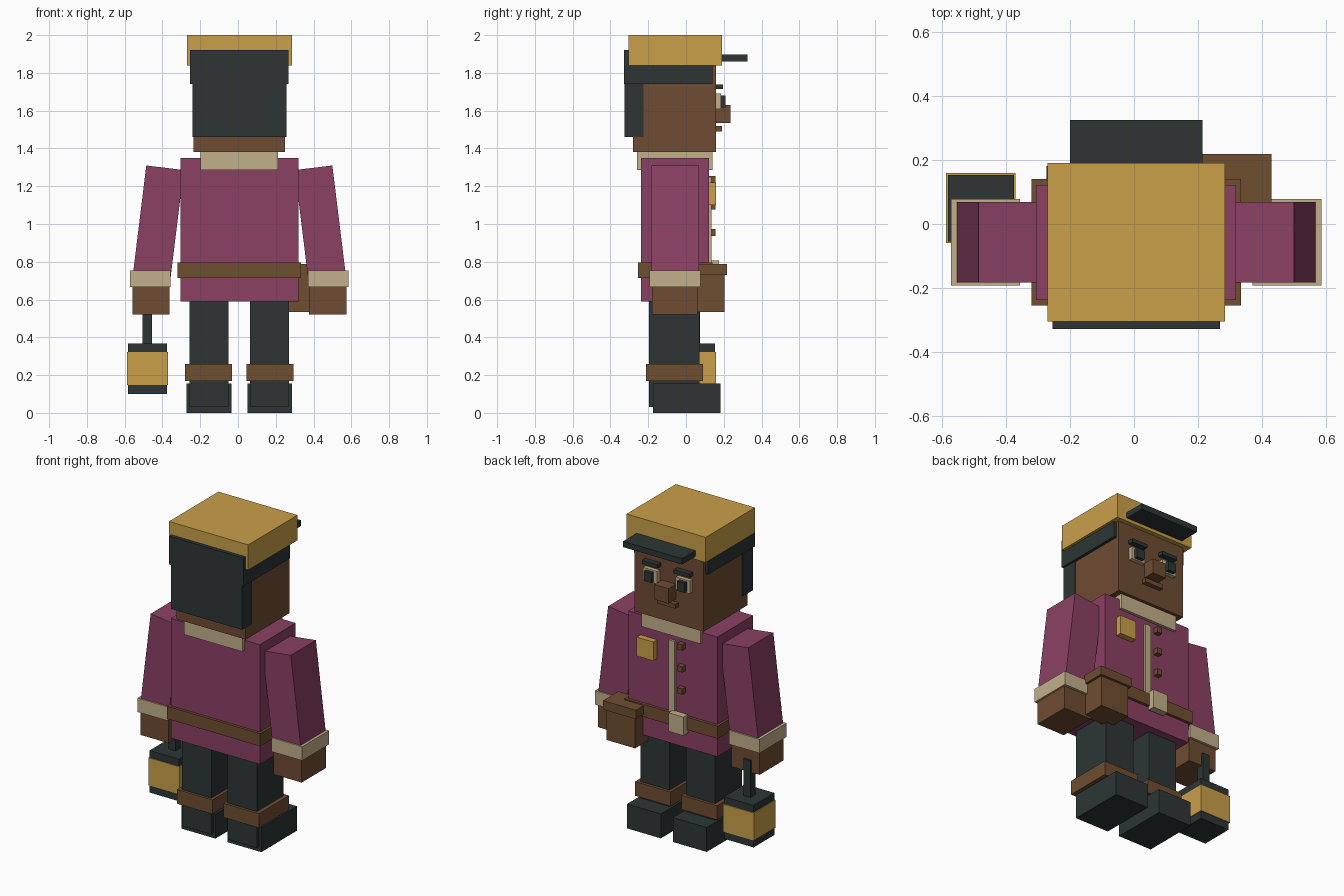
import bpy
import math
from mathutils import Matrix, Vector

cube = bpy.data.objects.get("Cube")
if cube:
    bpy.data.objects.remove(cube, do_unlink=True)

MID = 0.007  # x of the figure's plane of symmetry


def material(name, rgb):
    """Flat material from 0-255 sRGB values."""
    linear = [((c / 255 + 0.055) / 1.055) ** 2.4 for c in rgb] + [1.0]
    mat = bpy.data.materials.new(name)
    mat.use_nodes = True
    mat.diffuse_color = linear
    shader = mat.node_tree.nodes["Principled BSDF"]
    shader.inputs["Base Color"].default_value = linear
    shader.inputs["Roughness"].default_value = 0.9
    return mat


gold = material("mustard gold", (202, 160, 74))
dark = material("charcoal", (45, 53, 53))
skin = material("brown skin", (112, 76, 51))
leather = material("brown leather", (112, 78, 49))
plum = material("plum cloth", (139, 65, 100))
cream = material("cream cloth", (196, 176, 139))


def box(name, mat, x, y, z, tilt=0.0):
    """Box spanning the (min, max) pairs, tilted about its own y axis."""
    spans = (x, y, z)
    size = Vector([b - a for a, b in spans])
    centre = Vector([(a + b) / 2 for a, b in spans])
    bpy.ops.mesh.primitive_cube_add(size=1)
    obj = bpy.context.object
    obj.name = obj.data.name = name
    obj.data.transform(Matrix.Rotation(tilt, 4, 'Y') @ Matrix.Diagonal(size).to_4x4())
    obj.location = centre
    obj.data.materials.append(mat)
    return obj


def centred(name, mat, width, y, z):
    """Box centred on the symmetry plane."""
    return box(name, mat, (MID - width / 2, MID + width / 2), y, z)


def pair(name, mat, offset, width, y, z, tilt=0.0):
    """Mirrored left and right boxes at a distance from the symmetry plane."""
    for side, sign in (("left", 1), ("right", -1)):
        c = MID + sign * offset
        box(f"{side}_{name}", mat, (c - width / 2, c + width / 2), y, z, sign * tilt)


# Head, hair and cap
centred("head", skin, 0.485, (-0.28, 0.16), (1.38, 1.88))
centred("hair_back", dark, 0.498, (-0.325, -0.225), (1.46, 1.88))
centred("hair_band", dark, 0.522, (-0.328, 0.14), (1.74, 1.92))
centred("cap", gold, 0.556, (-0.305, 0.19), (1.84, 2.0))
centred("cap_brim", dark, 0.414, (0.15, 0.325), (1.86, 1.897))

# Face
pair("eyebrow", dark, 0.112, 0.11, (0.15, 0.195), (1.715, 1.738))
pair("eye", cream, 0.115, 0.1, (0.15, 0.186), (1.61, 1.69))
pair("pupil", dark, 0.117, 0.053, (0.17, 0.208), (1.618, 1.68))
centred("nose", skin, 0.097, (0.15, 0.235), (1.535, 1.63))
centred("mouth", skin, 0.13, (0.15, 0.19), (1.49, 1.518))

# Tunic, collar and belt
centred("tunic", plum, 0.625, (-0.238, 0.122), (0.59, 1.35))
centred("collar", cream, 0.412, (-0.26, 0.14), (1.285, 1.385))
centred("belt", leather, 0.655, (-0.255, 0.14), (0.715, 0.795))
centred("placket", cream, 0.042, (0.11, 0.136), (0.78, 1.25))
box("buckle", cream, (-0.105, 0.0), (0.13, 0.175), (0.69, 0.808))
box("chest_badge", gold, (0.118, 0.235), (0.11, 0.16), (1.1, 1.22))
for i in range(3):
    z = 1.235 - 0.14 * i
    box(f"button_{i + 1}", leather, (-0.082, -0.046), (0.11, 0.155), (z - 0.018, z + 0.018))

# Belt pouch
box("pouch", leather, (0.215, 0.415), (0.04, 0.203), (0.535, 0.75))
box("pouch_flap", leather, (0.2, 0.43), (0.04, 0.218), (0.73, 0.787))

# Arms
pair("sleeve", plum, 0.431, 0.2, (-0.183, 0.068), (0.68, 1.3), math.radians(-7))
pair("cuff", cream, 0.471, 0.215, (-0.192, 0.078), (0.667, 0.755))
pair("hand", skin, 0.468, 0.197, (-0.18, 0.062), (0.52, 0.7))

# Legs and boots
pair("leg", dark, 0.16, 0.205, (-0.196, 0.072), (0.03, 0.62))
pair("boot_strap", leather, 0.163, 0.25, (-0.212, 0.09), (0.17, 0.26))
pair("boot", dark, 0.161, 0.238, (-0.176, 0.182), (0.0, 0.155))

# Lantern
box("lantern_handle", dark, (-0.505, -0.455), (0.025, 0.075), (0.35, 0.6))
box("lantern_top", dark, (-0.582, -0.375), (-0.055, 0.153), (0.31, 0.367))
box("lantern_glass", gold, (-0.588, -0.37), (-0.06, 0.159), (0.147, 0.322))
box("lantern_base", dark, (-0.582, -0.375), (-0.055, 0.153), (0.1, 0.155))
